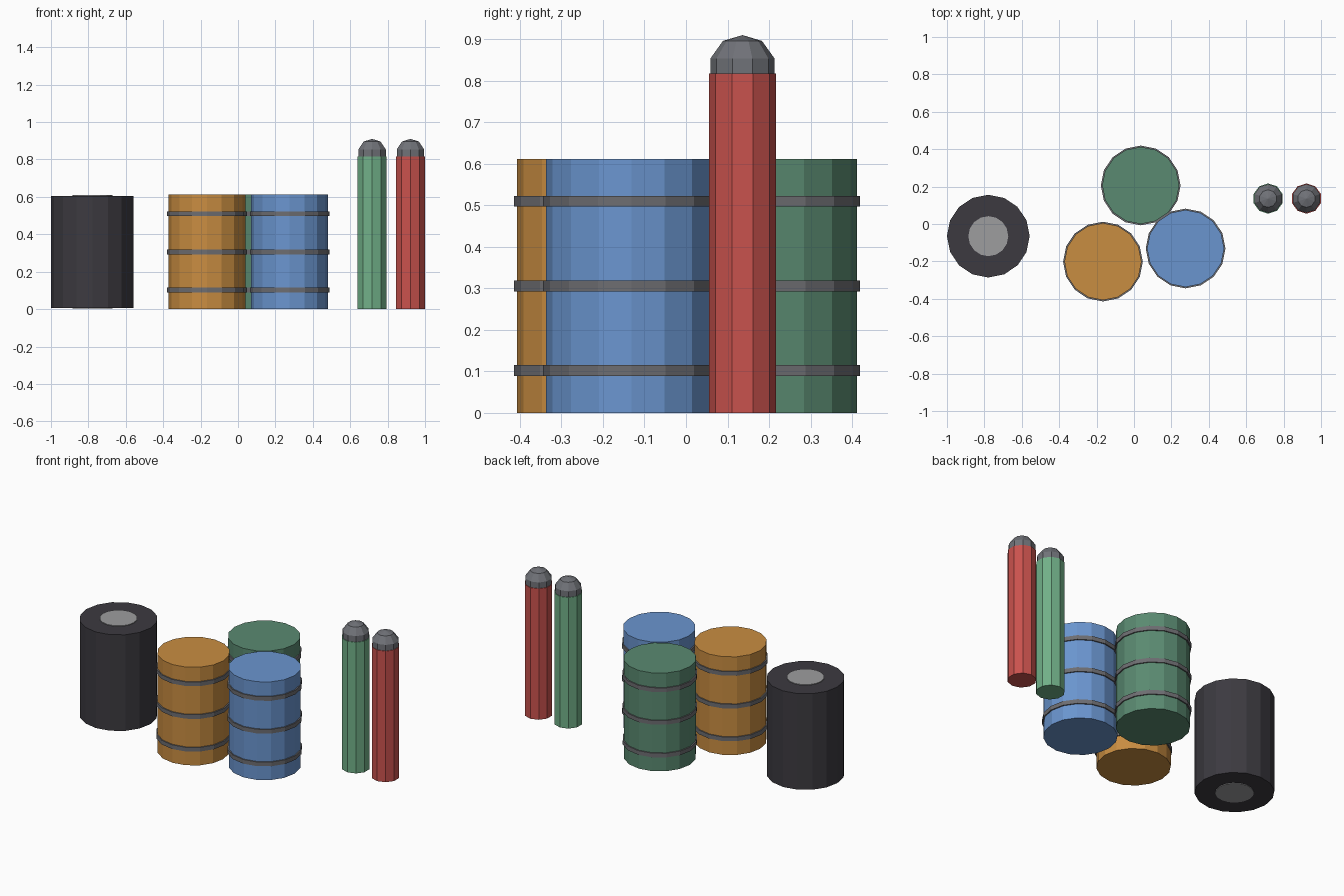
import bpy, bmesh, math

if "Cube" in bpy.data.objects:
    bpy.data.objects.remove(bpy.data.objects["Cube"])


def material(name, r, g, b):
    lin = [((c / 255 + 0.055) / 1.055) ** 2.4 for c in (r, g, b)]
    m = bpy.data.materials.new(name)
    m.diffuse_color = (*lin, 1)
    m.use_nodes = True
    m.node_tree.nodes["Principled BSDF"].inputs["Base Color"].default_value = m.diffuse_color
    return m


ORANGE = material("orange paint", 201, 141, 65)
BLUE = material("blue paint", 106, 149, 207)
GREEN = material("dull green paint", 90, 138, 113)
MINT = material("light green paint", 113, 176, 136)
RED = material("red paint", 201, 82, 77)
BLACK = material("black rubber", 60, 58, 64)
CORE = material("light grey metal", 157, 157, 159)
BAND = material("band grey", 109, 109, 113)
CAP = material("cap grey", 112, 114, 120)


def lathe(name, profile, sides, loc, mat, start=0.0, ring=False):
    """Turn (radius, z) points around z; ring=True joins last point to first, else ends are capped."""
    bm = bmesh.new()
    loops = []
    for r, z in profile:
        if r == 0:
            loops.append([bm.verts.new((0, 0, z))] * sides)
        else:
            loops.append([bm.verts.new((r * math.cos(start + math.tau * i / sides),
                                        r * math.sin(start + math.tau * i / sides), z))
                          for i in range(sides)])
    pairs = list(zip(loops, loops[1:]))
    if ring:
        pairs.append((loops[-1], loops[0]))
    for a, b in pairs:
        for i in range(sides):
            j = (i + 1) % sides
            bm.faces.new(list(dict.fromkeys((a[i], a[j], b[j], b[i]))))
    if not ring:
        for loop, r in ((loops[0], profile[0][0]), (loops[-1], profile[-1][0])):
            if r > 0:
                bm.faces.new(loop)
    bmesh.ops.recalc_face_normals(bm, faces=bm.faces)
    me = bpy.data.meshes.new(name)
    bm.to_mesh(me)
    bm.free()
    me.materials.append(mat)
    ob = bpy.data.objects.new(name, me)
    ob.location = (*loc, 0)
    bpy.context.collection.objects.link(ob)
    return ob


# Three drums with raised bands
for label, loc, mat in (("orange", (-0.166, -0.201), ORANGE),
                        ("green", (0.036, 0.206), GREEN),
                        ("blue", (0.276, -0.131), BLUE)):
    lathe(label + "_drum", [(0.206, 0), (0.206, 0.612)], 16, loc, mat)
    for n, z in enumerate((0.102, 0.306, 0.51)):
        lathe(f"{label}_drum_band_{n + 1}",
              [(0.2, z - 0.013), (0.213, z - 0.013), (0.213, z + 0.013), (0.2, z + 0.013)],
              16, loc, BAND, ring=True)

# Black roller with a slightly proud metal core
roller = (-0.779, -0.065)
lathe("roller", [(0.107, 0.006), (0.221, 0.006), (0.221, 0.605), (0.107, 0.605)],
      16, roller, BLACK, ring=True)
lathe("roller_core", [(0.107, 0.002), (0.107, 0.609)], 16, roller, CORE)

# Two gas bottles with domed caps
for label, x, mat in (("green", 0.717, MINT), ("red", 0.922, RED)):
    loc = (x, 0.136)
    lathe(label + "_bottle", [(0.081, 0), (0.081, 0.817)], 10, loc, mat, math.pi / 2)
    lathe(label + "_bottle_cap",
          [(0.077, 0.81), (0.077, 0.854), (0.047, 0.896), (0, 0.91)],
          10, loc, CAP, math.pi / 2)
